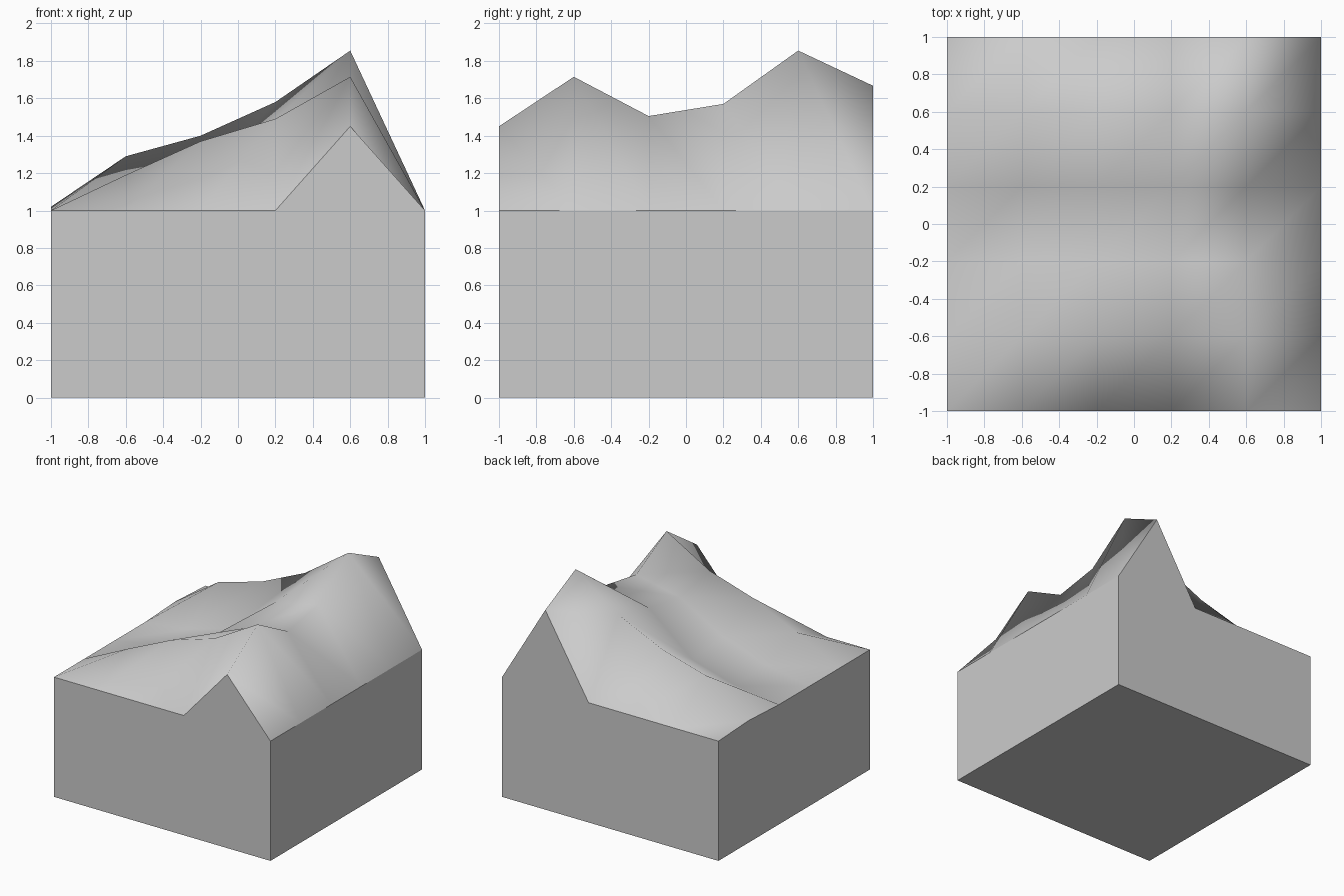
import bpy, bmesh

if "Cube" in bpy.data.objects:
    bpy.data.objects.remove(bpy.data.objects["Cube"])

# Terrain heights, rows from front (y=-1) to back, columns from left to right
HEIGHTS = [
    [1.00, 1.00, 1.00, 1.00, 1.45, 1.00],
    [1.00, 1.19, 1.37, 1.49, 1.715, 1.00],
    [1.00, 1.07, 1.20, 1.424, 1.505, 1.00],
    [1.00, 1.05, 1.16, 1.486, 1.57, 1.00],
    [1.02, 1.29, 1.40, 1.58, 1.855, 1.00],
    [1.00, 1.00, 1.00, 1.00, 1.667, 1.00],
]
N = len(HEIGHTS)
STEP = 2 / (N - 1)

bm = bmesh.new()

# Rolling top surface
top = [[bm.verts.new((-1 + i * STEP, -1 + j * STEP, HEIGHTS[j][i]))
        for i in range(N)] for j in range(N)]
for j in range(N - 1):
    for i in range(N - 1):
        a, b = top[j][i], top[j][i + 1]
        c, d = top[j + 1][i + 1], top[j + 1][i]
        for tri in ((a, b, c), (a, c, d)):
            bm.faces.new(tri).smooth = True

# Four flat side walls following the terrain border
corner = {(x, y): bm.verts.new((x, y, 0)) for x in (-1, 1) for y in (-1, 1)}
borders = [
    top[0],
    [row[-1] for row in top],
    top[-1][::-1],
    [row[0] for row in top][::-1],
]
for border in borders:
    start, end = (corner[round(v.co.x), round(v.co.y)]
                  for v in (border[0], border[-1]))
    bm.faces.new([start, end] + border[::-1])

# Flat underside
bm.faces.new([corner[p] for p in ((-1, -1), (-1, 1), (1, 1), (1, -1))])

# Crisp rim between the smooth top and the flat walls
for e in bm.edges:
    e.smooth = all(f.smooth for f in e.link_faces)
bmesh.ops.recalc_face_normals(bm, faces=bm.faces[:])

mesh = bpy.data.meshes.new("terrain_block")
bm.to_mesh(mesh)
bm.free()
bpy.context.collection.objects.link(bpy.data.objects.new("terrain_block", mesh))
